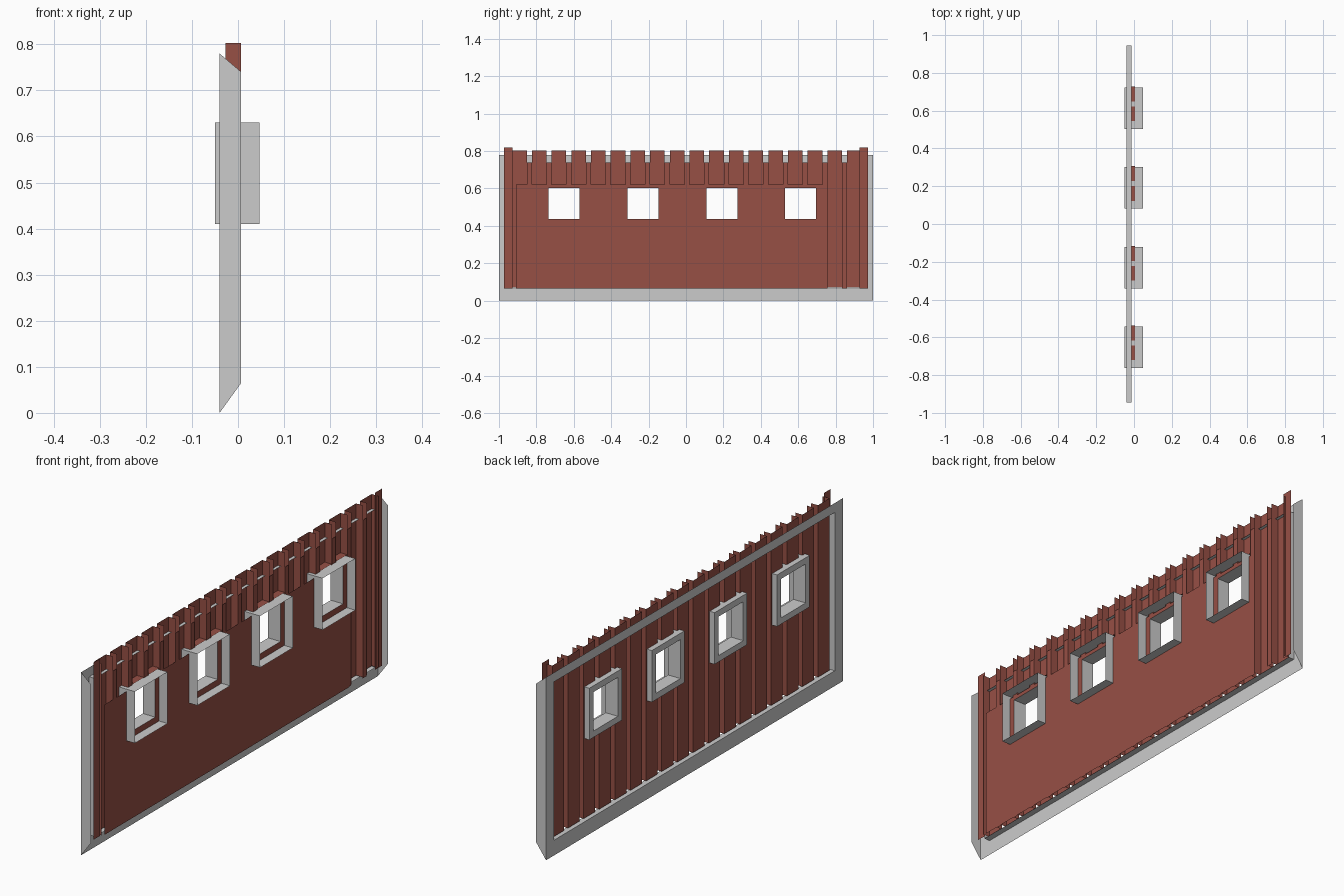
import bpy

if "Cube" in bpy.data.objects:
    bpy.data.objects.remove(bpy.data.objects["Cube"])

red = bpy.data.materials.new("red_boards")
red.diffuse_color = (0.31, 0.08, 0.06, 1)
red.use_nodes = True
red.node_tree.nodes["Principled BSDF"].inputs["Base Color"].default_value = red.diffuse_color

WINDOWS = [-0.652, -0.231, 0.192, 0.613]   # window centres along y
WZ, HOLE, OUTER = 0.52, 0.083, 0.11        # centre height, half sizes


class Part:
    """Collects quads and turns them into one object."""
    def __init__(self, name, mat=None):
        self.name, self.mat, self.v, self.f = name, mat, [], []

    def quad(self, *pts):
        n = len(self.v)
        self.v += pts
        self.f.append(tuple(range(n, n + 4)))

    def facing_x(self, x, y0, y1, z0, z1, sign=1):
        p = [(x, y0, z0), (x, y1, z0), (x, y1, z1), (x, y0, z1)]
        self.quad(*p[::sign])

    def facing_y(self, y, x0, x1, z0, z1, sign=1):
        p = [(x0, y, z0), (x0, y, z1), (x1, y, z1), (x1, y, z0)]
        self.quad(*p[::sign])

    def facing_z(self, z, x0, x1, y0, y1, sign=1):
        p = [(x0, y0, z), (x1, y0, z), (x1, y1, z), (x0, y1, z)]
        self.quad(*p[::sign])

    def tube(self, x0, x1, y0, y1, z0, z1, sign):
        """Four walls around the x axis; sign 1 faces outwards."""
        self.facing_y(y1, x0, x1, z0, z1, sign)
        self.facing_y(y0, x0, x1, z0, z1, -sign)
        self.facing_z(z1, x0, x1, y0, y1, sign)
        self.facing_z(z0, x0, x1, y0, y1, -sign)

    def ring(self, x, o, i, sign):
        """Flat rectangular ring, o and i = (y0, y1, z0, z1)."""
        self.facing_x(x, o[0], o[1], o[2], i[2], sign)
        self.facing_x(x, o[0], o[1], i[3], o[3], sign)
        self.facing_x(x, o[0], i[0], i[2], i[3], sign)
        self.facing_x(x, i[1], o[1], i[2], i[3], sign)

    def holed(self, x, y0, y1, z0, z1, half, sign=1):
        """Flat panel with the window openings left out."""
        cuts = {y0, y1}
        for c in WINDOWS:
            cuts |= {e for e in (c - half, c + half) if y0 < e < y1}
        cuts = sorted(cuts)
        for a, b in zip(cuts, cuts[1:]):
            for lo, hi in spans((a + b) / 2, z0, z1, half):
                self.facing_x(x, a, b, lo, hi, sign)

    def build(self):
        me = bpy.data.meshes.new(self.name)
        me.from_pydata(self.v, [], self.f)
        if self.mat:
            me.materials.append(self.mat)
        ob = bpy.data.objects.new(self.name, me)
        bpy.context.collection.objects.link(ob)


def spans(y, z0, z1, half):
    """Height ranges left of a vertical strip at y once windows are cut."""
    if any(abs(y - c) < half for c in WINDOWS):
        return [(z0, WZ - half), (WZ + half, z1)]
    return [(z0, z1)]


# Surrounding frame: front ring, inner lip, trapezoid ends
frame = Part("wall_frame")
inner = (-0.945, 0.945, 0.065, 0.74)
frame.ring(-0.04, (-1, 1, 0, 0.78), inner, -1)
frame.tube(-0.04, -0.013, *inner, -1)
for y, s in ((-1, -1), (1, 1)):
    p = [(-0.04, y, 0), (-0.04, y, 0.78), (0.007, y, 0.74), (0.007, y, 0.065)]
    frame.quad(*p[::s])
frame.build()

# Hollow vertical boards with recessed strips between them
boards = Part("boards", red)
grooves = Part("groove_strips", red)
PITCH, HALF = 0.1053, 0.039
first = -0.89
for k in range(18):
    c = first + k * PITCH
    boards.holed(-0.027, c - HALF, c + HALF, 0.07, 0.803, 0.1, -1)
    for s in (-1, 1):
        y = c + s * HALF
        for lo, hi in spans(y, 0.07, 0.803, 0.1):
            boards.facing_y(y, -0.027, 0.006, lo, hi, s)
    if k < 17:
        grooves.holed(0.004, c + HALF, c + PITCH - HALF, 0.065, 0.74, 0.1)
boards.build()
grooves.build()

# Tall flat strips at both ends
ends = Part("end_strips", red)
for s in (-1, 1):
    y0, y1 = sorted((s * 0.927, s * 0.972))
    ends.facing_x(-0.002, y0, y1, 0.065, 0.82)
ends.build()

# Inner lining sheet
sheet = Part("lining_sheet", red)
sheet.holed(0.007, -0.91, 0.74, 0.065, 0.62, HOLE)
sheet.build()

# Windows: front ring, outer shell and inner tube
caps = Part("board_caps", red)
for n, c in enumerate(WINDOWS):
    w = Part(f"window_{n + 1}")
    o = (c - OUTER, c + OUTER, WZ - OUTER, WZ + OUTER)
    i = (c - HOLE, c + HOLE, WZ - HOLE, WZ + HOLE)
    w.ring(-0.05, o, i, -1)
    w.tube(-0.05, 0.047, *o, 1)
    w.tube(-0.05, 0.008, *i, -1)
    w.build()
    # red ledges closing the boards above the window
    for d in (-0.03, 0.075):
        caps.facing_z(0.634, -0.026, 0.006, c + d - HALF, c + d + HALF)
caps.build()
